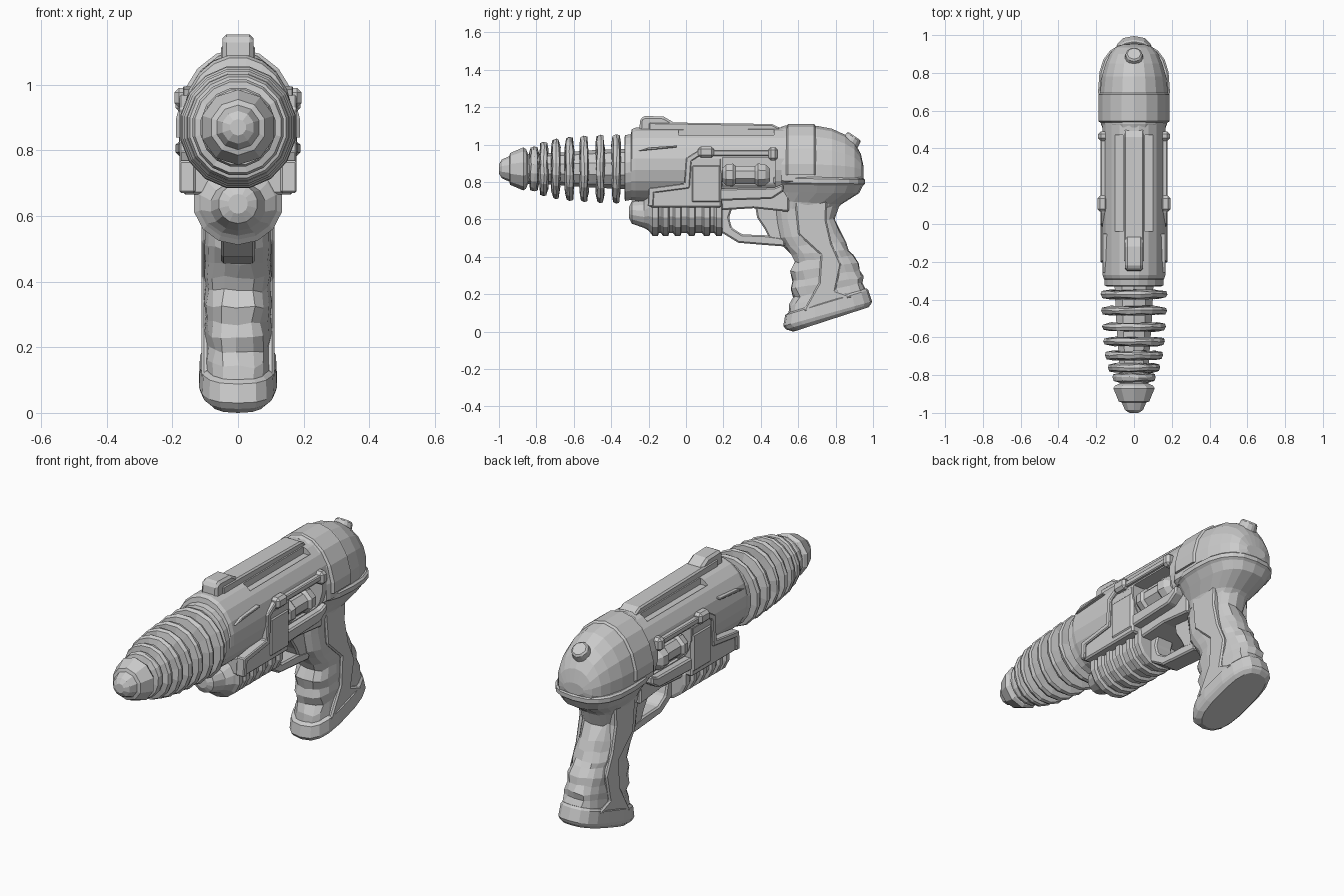
import bpy, bmesh, math, random
from mathutils import Vector

random.seed(4)


def finish(name, bm, bevel=0.0):
    bmesh.ops.recalc_face_normals(bm, faces=bm.faces)
    me = bpy.data.meshes.new(name)
    bm.to_mesh(me)
    bm.free()
    ob = bpy.data.objects.new(name, me)
    bpy.context.collection.objects.link(ob)
    if bevel:
        m = ob.modifiers.new("bevel", 'BEVEL')
        m.width, m.segments = bevel, 1
    return ob


def skin(name, rings, bevel=0.0):
    """Bridge equal-length rings of points and cap both ends."""
    bm = bmesh.new()
    vs = [[bm.verts.new(p) for p in r] for r in rings]
    n = len(vs[0])
    for a, b in zip(vs, vs[1:]):
        for i in range(n):
            j = (i + 1) % n
            bm.faces.new((a[i], a[j], b[j], b[i]))
    bm.faces.new(vs[0])
    bm.faces.new(vs[-1])
    return finish(name, bm, bevel)


def loft_y(name, secs, n=16, zmin=-9.0, jit=0.0):
    """Sections (y, centre z, radius x, radius z) along the barrel direction."""
    rings = []
    for y, zc, rx, rz in secs:
        ring = []
        for i in range(n):
            a = 2 * math.pi * (i + 0.5) / n
            ring.append((rx * math.cos(a), y + random.uniform(-jit, jit),
                         max(zc + rz * math.sin(a), zmin + (y * 0.001))))
        rings.append(ring)
    return skin(name, rings)


def loft_z(name, secs, n=16, power=3.0, jit=0.0):
    """Sections (front y, front z, back y, back z, half width), rounded-box shaped."""
    rings = []
    for yf, zf, yb, zb, hw in secs:
        ring = []
        for i in range(n):
            a = 2 * math.pi * i / n
            c, s = math.cos(a), math.sin(a)
            t = 0.5 + 0.5 * math.copysign(abs(c) ** (2 / power), c)
            x = hw * math.copysign(abs(s) ** (2 / power), s)
            j = jit * abs(c)
            ring.append((x + random.uniform(-j, j), yf + (yb - yf) * t + random.uniform(-j, j),
                         zf + (zb - zf) * t + random.uniform(-j, j)))
        rings.append(ring)
    return skin(name, rings)


def prism(name, pts, x0, x1, bevel=0.008):
    """Extrude a (y, z) outline from x0 to x1."""
    return skin(name, [[(x, y, z) for y, z in pts] for x in (x0, x1)], bevel)


def box(name, x, y, z, bevel=0.008):
    return prism(name, [(y[0], z[0]), (y[1], z[0]), (y[1], z[1]), (y[0], z[1])], x[0], x[1], bevel)


def strip(name, path, w, x0, x1):
    """Flat trim following a (y, z) path with mitred corners."""
    left, right = [], []
    P = [Vector(p) for p in path]
    for i, p in enumerate(P):
        d0 = (p - P[i - 1]).normalized() if i else (P[1] - p).normalized()
        d1 = (P[i + 1] - p).normalized() if i < len(P) - 1 else d0
        d = (d0 + d1).normalized()
        nrm = Vector((-d.y, d.x)) * (w / 2 / max(0.5, d.dot(d1)))
        left.append(tuple(p + nrm))
        right.append(tuple(p - nrm))
    return prism(name, left + right[::-1], x0, x1, 0.005)


# Barrel core with pointed tip
Z = 0.87
core = [(-1.0, .025), (-.985, .05), (-.945, .068), (-.94, .085), (-.87, .115), (-.855, .105),
        (-.845, .08), (-.7, .085), (-.5, .1), (-.28, .11)]
loft_y("barrel_core", [(y, Z, r, r) for y, r in core], 10)

# Cooling discs
for k, (y, r) in enumerate([(-.812, .122), (-.76, .148), (-.695, .165), (-.622, .175),
                            (-.545, .181), (-.458, .187), (-.372, .189)]):
    loft_y(f"cooling_disc_{k}", [(y + dy, Z, r * s * .95, r * s) for dy, s in
                                 ((-.024, .72), (-.017, .95), (0, 1), (.015, .97), (.022, .72))], 16, jit=.004)

# Main housing with front collar
body = loft_y("main_housing", [(-.33, .875, .145, .165), (-.325, .875, .158, .178), (-.295, .88, .158, .178),
                               (-.29, .892, .162, .192), (-.27, .895, .168, .198), (.55, .895, .168, .2)], 20)

# Recesses for the side capsules and the channels beside the top rail
for s in (-1, 1):
    for nm, x, y, z in (("capsule_cutter", (.09, .3), (.195, .475), (.775, .93)),
                        ("channel_cutter", (.057, .1), (-.04, .47), (1.045, 1.3))):
        c = box(nm, (s * x[0], s * x[1]), y, z, 0)
        c.hide_render = True
        c.hide_viewport = True
        m = body.modifiers.new("cut", 'BOOLEAN')
        m.operation, m.object, m.solver = 'DIFFERENCE', c, 'EXACT'

# Top rail and front sight
prism("top_rail", [(-.2, 1.05), (-.2, 1.12), (.46, 1.11), (.5, 1.09), (.5, 1.05)], -.052, .052)
prism("front_sight", [(-.25, 1.07), (-.245, 1.14), (-.22, 1.153), (-.12, 1.15), (-.06, 1.115), (-.06, 1.07)],
      -.047, .047, .012)

# Rear dome, band and rear knob
loft_y("rear_dome", [(y, .85, rx, rz) for y, rx, rz in
                     [(.51, .17, .245), (.53, .178, .252), (.7, .182, .25), (.78, .173, .235), (.85, .152, .203),
                      (.9, .13, .163), (.935, .1, .1), (.95, .06, .03)]], 18, .79)
loft_y("rear_band", [(y, .85, .188 + d, .256 + d) for y, d in
                     [(.535, -.01), (.545, .004), (.685, .004), (.697, -.01)]], 18, .838)
bm = bmesh.new()
bmesh.ops.create_cone(bm, cap_ends=True, segments=8, radius1=.062, radius2=.045, depth=.11)
knob = finish("rear_knob", bm, .008)
knob.location = (0, .87, 1.0)
knob.rotation_euler = (-math.radians(35), 0, 0)

# Dome rim and underside narrowing into the grip
loft_z("dome_rim", [(.46, .832, .95, .82, .18), (.45, .822, .957, .812, .19), (.45, .796, .957, .79, .19),
                    (.46, .785, .945, .78, .178), (.47, .745, .925, .74, .152),
                    (.47, .70, .83, .68, .115), (.47, .66, .8, .65, .105)], 20, 2.6)

# Grip with wrinkled wrap
loft_z("grip", [(.47, .70, .82, .68, .108), (.48, .6, .79, .6, .1), (.50, .5, .825, .53, .104),
                (.53, .455, .85, .48, .1), (.565, .41, .875, .435, .104), (.575, .37, .89, .41, .1),
                (.555, .32, .92, .37, .105), (.565, .27, .93, .33, .1), (.555, .23, .95, .29, .104),
                (.57, .185, .95, .26, .1), (.555, .14, .965, .23, .104), (.545, .07, .97, .2, .106)], 18, 2.7, .008)
loft_z("grip_base", [(.545, .1, .965, .232, .106), (.53, .088, .975, .222, .117), (.52, .03, .995, .162, .12),
                     (.535, .012, .99, .148, .114), (.575, 0, .975, .13, .095)], 18, 2.8)

# Under-barrel ribbed tube
tube = [(-.305, .637, .03, .03), (-.29, .637, .06, .06), (-.225, .63, .085, .075), (-.2, .64, .115, .1)]
for y in (-.19, -.135, -.07, .005, .085, .15):
    tube += [(y, .64, .122, .112), (y + .012, .64, .137, .128), (y + .04, .64, .137, .128), (y + .046, .64, .122, .112)]
loft_y("under_tube", tube, 14)

# Lower frame, trigger and guard
prism("lower_frame", [(.15, .66), (.2, .65), (.36, .66), (.55, .64), (.55, .79), (.15, .79)], -.115, .115)
prism("trigger", [(.37, .67), (.38, .61), (.42, .55), (.45, .49), (.54, .46), (.54, .67)], -.05, .05)
prism("trigger_guard", [(.15, .67), (.17, .6), (.19, .53), (.28, .475), (.4, .465), (.53, .455), (.53, .5),
                        (.43, .515), (.3, .52), (.245, .555), (.23, .61), (.25, .67)], -.052, .052)

# Side panel block spanning the housing
prism("side_panel_block", [(-.195, .665), (-.195, .76), (0, .775), (0, .93), (.19, .93), (.19, .665)], -.168, .168)

for s, side in ((-1, "left"), (1, "right")):
    # Panel border trim and clamps
    strip(f"panel_trim_{side}", [(-.19, .67), (-.185, .755), (.005, .78), (.015, .92), (.07, .955), (.48, .955)],
          .03, s * .13, s * .178)
    box(f"front_clamp_{side}", (s * .14, s * .194), (.065, .15), (.93, .99), .014)
    box(f"rear_clamp_{side}", (s * .13, s * .19), (.44, .49), (.915, .985), .014)
    box(f"lower_panel_{side}", (s * .15, s * .174), (.03, .185), (.69, .89))
    # Capsule in its recess, with a tray beneath
    cap = [(.195, .04), (.215, .06), (.25, .065), (.265, .052), (.37, .052), (.385, .066), (.425, .06), (.45, .035)]
    c = loft_y(f"capsule_{side}", [(y, .838, r, r) for y, r in cap], 8)
    c.location.x = s * .108
    prism(f"capsule_tray_{side}", [(.18, .7), (.46, .71), (.52, .75), (.52, .79), (.47, .77), (.18, .765)],
          s * .08, s * .165)
    # Tapered side fin and forward rib
    prism(f"side_fin_{side}", [(-.26, .965), (-.05, .985), (-.05, .995), (-.2, .985)], s * .12, s * .168, .003)
    # Raised grip plate
    prism(f"grip_plate_{side}", [(.58, .71), (.6, .52), (.72, .41), (.71, .26), (.62, .1), (.9, .185),
                                 (.8, .22), (.83, .36), (.78, .47), (.75, .6), (.755, .7)], s * .05, s * .111)
